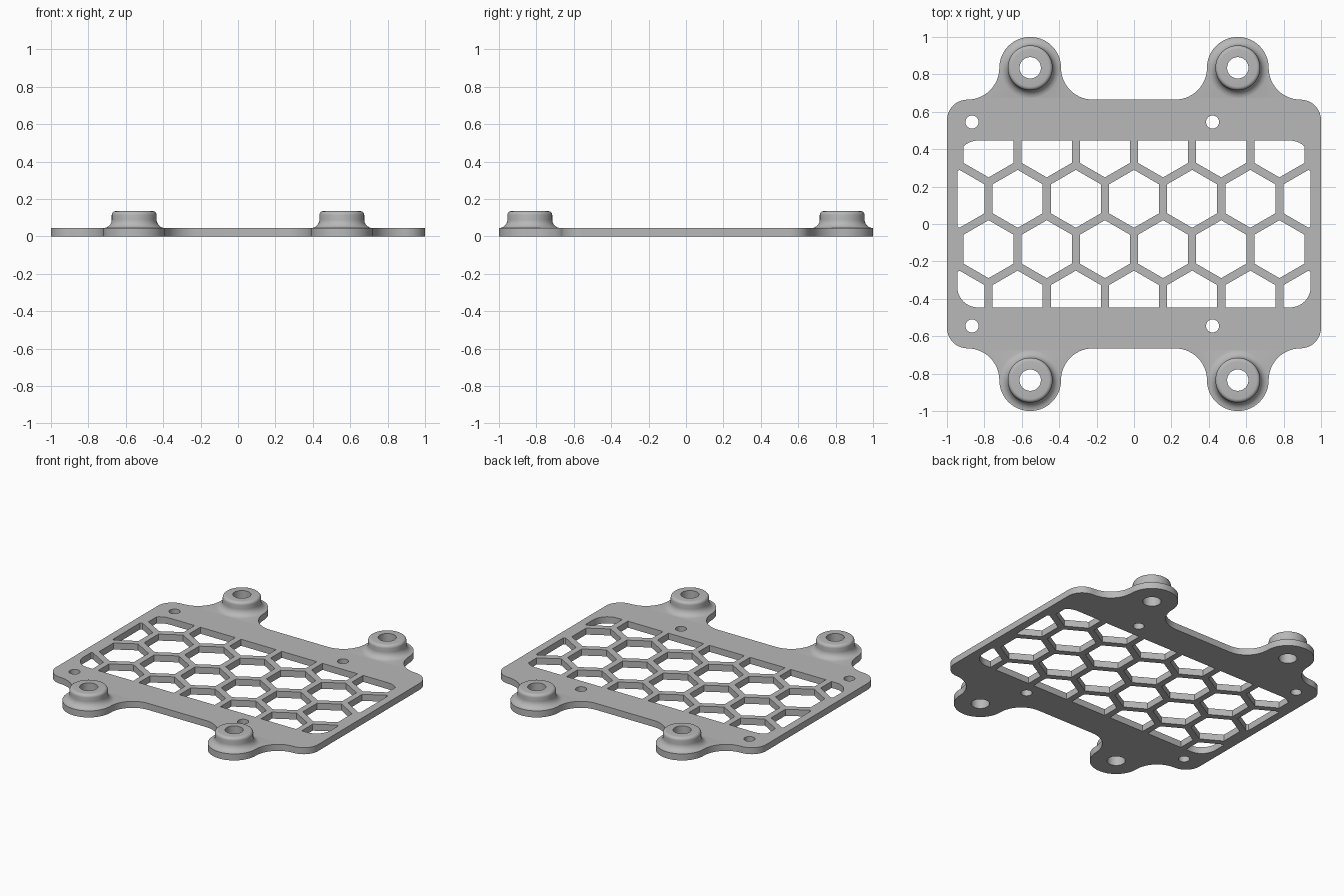
import bpy, bmesh, math
from mathutils import Vector

if "Cube" in bpy.data.objects:
    bpy.data.objects.remove(bpy.data.objects["Cube"])

T = 0.045                 # plate thickness
EX, EY = 0.555, 0.835     # mounting ear centres
RING, SEG = 0.16, 48      # where each boss meets the plate


def arc(cx, cy, r, a0, a1, n):
    """Points on an arc, both ends included, angles in degrees."""
    angles = [math.radians(a0 + (a1 - a0) * i / n) for i in range(n + 1)]
    return [(cx + r * math.cos(a), cy + r * math.sin(a)) for a in angles]


def circle(cx, cy, r, n=SEG):
    return arc(cx, cy, r, 0, 360, n)[:-1]


def dedupe(pts):
    """Drop points that coincide with their predecessor."""
    return [p for i, p in enumerate(pts) if math.dist(p, pts[i - 1]) > 1e-4]


def clip(poly, window):
    """Clip a polygon to a convex counter-clockwise window."""
    for i, a in enumerate(window):
        b = window[(i + 1) % len(window)]

        def side(p):
            return (b[0] - a[0]) * (p[1] - a[1]) - (b[1] - a[1]) * (p[0] - a[0])
        out = []
        for j, q in enumerate(poly):
            p = poly[j - 1]
            sp, sq = side(p), side(q)
            if (sp >= 0) != (sq >= 0):
                t = sp / (sp - sq)
                out.append((p[0] + t * (q[0] - p[0]), p[1] + t * (q[1] - p[1])))
            if sq >= 0:
                out.append(q)
        poly = out
    return dedupe(poly)


# Plate outline: one quarter, mirrored across x, then turned half a circle
quarter = (arc(0.89, 0.555, 0.11, 0, 90, 10) + arc(0.89, EY, 0.17, 270, 180, 14)
           + arc(EX, EY, 0.165, 0, 180, 28) + arc(0.22, EY, 0.17, 0, -90, 14))
half = quarter + [(-x, y) for x, y in reversed(quarter)]
loops = [dedupe(half + [(-x, -y) for x, y in half])]

# Honeycomb openings, trimmed to a rounded window
PITCH, HEX_R = 0.311, 0.268 / math.sqrt(3)
ROW = PITCH * math.sqrt(3) / 2
WX, WY, WR = 0.945, 0.446, 0.11
window = []
for k, (sx, sy) in enumerate([(1, 1), (-1, 1), (-1, -1), (1, -1)]):
    window += arc(sx * (WX - WR), sy * (WY - WR), WR, 90 * k, 90 * k + 90, 10)
for row in range(4):
    for col in range(-4, 5):
        cx = (col + 0.5 * (row % 2)) * PITCH
        cy = (row - 1.5) * ROW
        hexagon = arc(cx, cy, HEX_R, 30, 330, 5)
        opening = clip(hexagon, window)
        if len(opening) > 2:
            loops.append(opening)

# Small screw holes and the ear openings that receive the bosses
loops += [circle(x, y, 0.035, 32) for x in (-0.866, 0.42) for y in (-0.545, 0.545)]
ears = [(sx * EX, sy * EY) for sx in (-1, 1) for sy in (-1, 1)]
loops += [circle(x, y, RING) for x, y in ears]

# Extrude the filled profile
curve = bpy.data.curves.new("plate_profile", 'CURVE')
curve.dimensions = '2D'
curve.fill_mode = 'BOTH'
curve.extrude = T / 2
for pts in loops:
    spline = curve.splines.new('POLY')
    spline.points.add(len(pts) - 1)
    for point, (x, y) in zip(spline.points, pts):
        point.co = (x, y, 0, 1)
    spline.use_cyclic_u = True
profile = bpy.data.objects.new("plate_profile", curve)
bpy.context.collection.objects.link(profile)
depsgraph = bpy.context.evaluated_depsgraph_get()
mesh = bpy.data.meshes.new_from_object(profile.evaluated_get(depsgraph))
bpy.data.objects.remove(profile)

bm = bmesh.new()
bm.from_mesh(mesh)
bmesh.ops.translate(bm, vec=(0, 0, T / 2), verts=bm.verts)
bm.normal_update()

# Remove the walls of the ear openings so the bosses join seamlessly
walls = [f for f in bm.faces if abs(f.normal.z) < 0.5 and any(
    all(math.hypot(v.co.x - x, v.co.y - y) < RING + 0.001 for v in f.verts)
    for x, y in ears)]
bmesh.ops.delete(bm, geom=walls, context='FACES')

# Bosses: lathed section with bore, rounded rim and flared foot
section = ([(RING, 0), (0.057, 0), (0.057, 0.135)]
           + arc(0.1, 0.115, 0.02, 90, 0, 6)
           + arc(0.165, 0.09, 0.045, 180, 258, 9) + [(RING, T)])
for ex, ey in ears:
    rings = [[bm.verts.new((x, y, z)) for x, y in circle(ex, ey, r)] for r, z in section]
    for a, b in zip(rings, rings[1:]):
        for i in range(SEG):
            j = (i + 1) % SEG
            bm.faces.new((a[i], a[j], b[j], b[i]))

bmesh.ops.remove_doubles(bm, verts=bm.verts, dist=0.0002)
bmesh.ops.recalc_face_normals(bm, faces=bm.faces)
bm.to_mesh(mesh)
bm.free()

# Finished plate, one grey material
grey = bpy.data.materials.new("light_grey")
grey.diffuse_color = (0.48, 0.48, 0.48, 1)
grey.use_nodes = True
grey.node_tree.nodes["Principled BSDF"].inputs["Base Color"].default_value = grey.diffuse_color
mesh.materials.clear()
mesh.materials.append(grey)
plate = bpy.data.objects.new("mounting_plate", mesh)
bpy.context.collection.objects.link(plate)
bpy.context.view_layer.objects.active = plate
plate.select_set(True)
bpy.ops.object.shade_smooth_by_angle(angle=math.radians(30))
